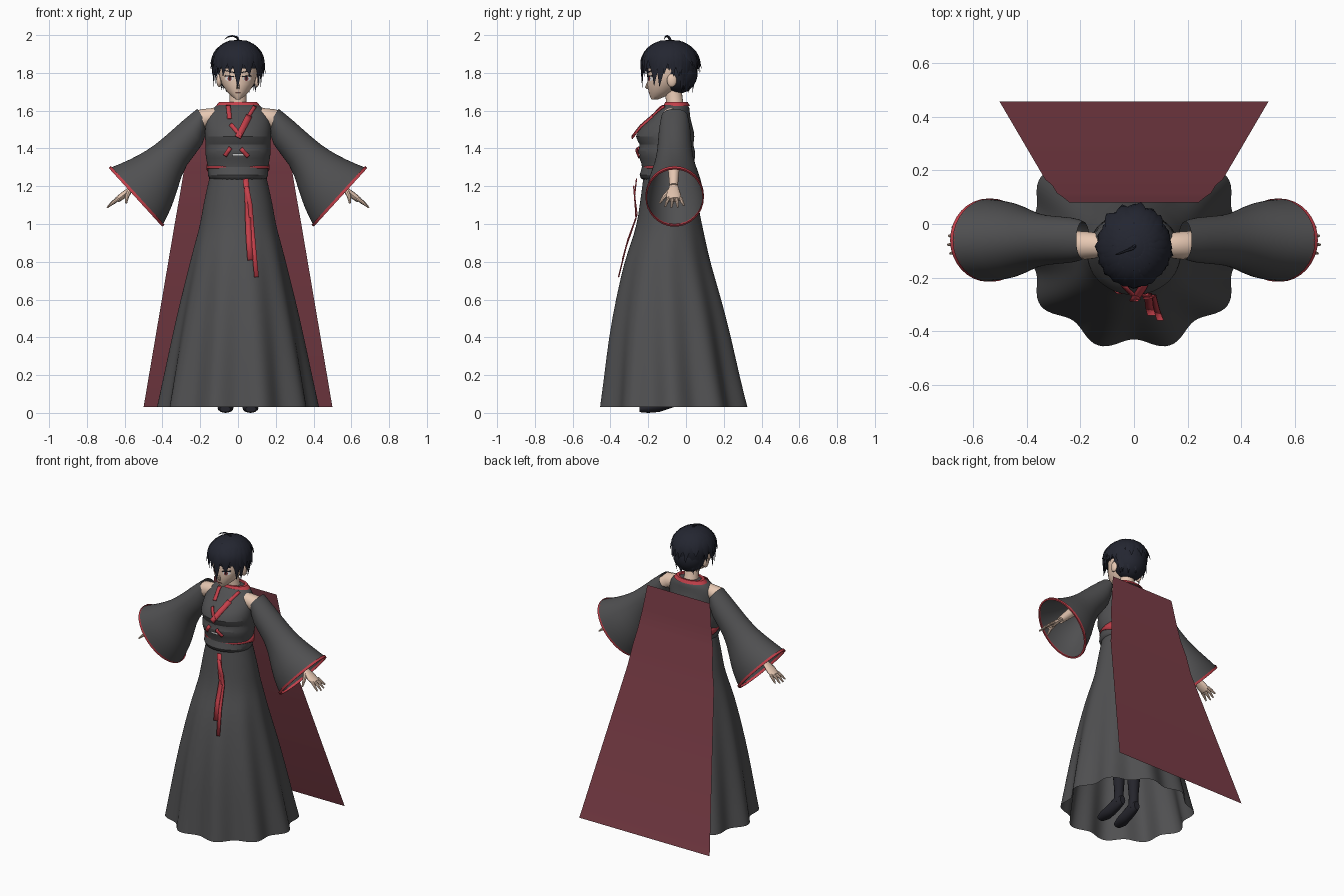
import bpy, bmesh, math, random
from mathutils import Vector as V

random.seed(4)
cube = bpy.data.objects.get("Cube")
if cube:
    bpy.data.objects.remove(cube)


def material(name, r, g, b):
    m = bpy.data.materials.new(name)
    m.use_nodes = True
    m.diffuse_color = (r, g, b, 1)
    m.node_tree.nodes["Principled BSDF"].inputs["Base Color"].default_value = (r, g, b, 1)
    return m


CLOTH = material("charcoal cloth", .08, .08, .083)
CAPE = material("wine cape", .2, .047, .063)
TRIM = material("red trim", .56, .052, .07)
SKIN = material("skin", .8, .58, .45)
HAIR = material("blue black hair", .017, .019, .03)
BOOT = material("black stockings", .018, .018, .025)
WHITE = material("white", .8, .8, .8)
IRIS = material("dark red iris", .22, .04, .04)
built = []


def finish(name, bm, mat, subdiv=0, thick=0):
    bmesh.ops.recalc_face_normals(bm, faces=bm.faces)
    me = bpy.data.meshes.new(name)
    bm.to_mesh(me)
    bm.free()
    me.materials.append(mat)
    ob = bpy.data.objects.new(name, me)
    bpy.context.collection.objects.link(ob)
    if subdiv:
        ob.modifiers.new("Smooth", 'SUBSURF').levels = subdiv
        ob.modifiers["Smooth"].render_levels = subdiv
    if thick:
        ob.modifiers.new("Thickness", 'SOLIDIFY').thickness = thick
    built.append(ob)
    return ob


def ring(c, u, v, n=24, fold=0):
    # closed ellipse, starting at the -v side, optionally pleated
    pts = []
    for i in range(n):
        a = math.tau * i / n
        k = 1 - fold * math.cos(10 * a)
        pts.append(V(c) + (V(u) * math.sin(a) - V(v) * math.cos(a)) * k)
    return pts


def add_loft(bm, rings, caps=True, closed=True):
    rows = [[bm.verts.new(p) for p in r] for r in rings]
    n = len(rows[0])
    for a, b in zip(rows, rows[1:]):
        for i in range(n if closed else n - 1):
            j = (i + 1) % n
            bm.faces.new((a[i], a[j], b[j], b[i]))
    if caps:
        bm.faces.new(rows[0])
        bm.faces.new(rows[-1])


def loft(name, rings, mat, caps=True, closed=True, **kw):
    bm = bmesh.new()
    add_loft(bm, rings, caps, closed)
    return finish(name, bm, mat, **kw)


def tube_rings(pts, radii, flat=1.0, n=12):
    # round limb; "flat" squeezes it across the y direction's normal
    pts, out = [V(p) for p in pts], []
    for i, p in enumerate(pts):
        t = (pts[min(i + 1, len(pts) - 1)] - pts[max(i - 1, 0)]).normalized()
        side = V((0, 1, 0)) if abs(t.y) < .8 else V((1, 0, 0))
        u = t.cross(side).normalized()
        out.append(ring(p, u * radii[i] * flat, t.cross(u) * radii[i], n))
    return out


def ball(name, c, r, mat):
    bm = bmesh.new()
    bmesh.ops.create_uvsphere(bm, u_segments=24, v_segments=14, radius=1)
    for v in bm.verts:
        v.co = V(c) + V(v.co[i] * r[i] for i in range(3))
    return finish(name, bm, mat)


def body_rings(table, n, pleat=None):
    return [ring((0, cy, z), (rx, 0, 0), (0, ry, 0), n, pleat(z) if pleat else 0)
            for z, cy, rx, ry in table]


def front_y(table, x, z):
    # front surface of a table of ellipses
    for a, b in zip(table, table[1:]):
        if b[0] <= z <= a[0]:
            t = (a[0] - z) / (a[0] - b[0])
            cy, rx, ry = (a[i] + (b[i] - a[i]) * t for i in (1, 2, 3))
            return cy - ry * math.sqrt(max(0, 1 - (x / rx) ** 2))
    return table[-1][1] - table[-1][3]


def ribbon(name, pts, width, mat=TRIM):
    rows = []
    for i, p in enumerate(pts):
        t = V(pts[min(i + 1, len(pts) - 1)]) - V(pts[max(i - 1, 0)])
        s = V((-t.z, 0, t.x)).normalized() * width / 2
        rows.append([V(p) - s, V(p) + s])
    return loft(name, rows, mat, caps=False, closed=False, thick=.006)


def drape(name, table, a, b, width, mat=TRIM, lift=.008):
    pts = []
    for i in range(9):
        x, z = (a[k] + (b[k] - a[k]) * i / 8 for k in (0, 1))
        pts.append((x, front_y(table, x, z) - lift, z))
    return ribbon(name, pts, width, mat)


# Bodice: soft bulges at chest, midriff and waist (z, centre y, half width, half depth)
TORSO = [(1.64, -.05, .095, .055), (1.62, -.06, .13, .08), (1.57, -.08, .17, .1),
         (1.52, -.1, .173, .135), (1.46, -.115, .178, .165), (1.42, -.1, .17, .135),
         (1.39, -.105, .174, .155), (1.35, -.1, .172, .15), (1.3, -.095, .158, .13),
         (1.26, -.105, .164, .15), (1.22, -.098, .15, .135)]
loft("bodice", body_rings(TORSO, 32), CLOTH, subdiv=1)

# Skirt: flared and pleated towards the hem
SKIRT = [(1.25, -.095, .15, .13), (1.1, -.09, .185, .155), (1, -.088, .198, .172),
         (.9, -.092, .226, .2), (.8, -.1, .25, .23), (.6, -.092, .297, .283),
         (.4, -.085, .338, .325), (.2, -.075, .375, .356), (.03, -.065, .407, .386)]
loft("skirt", body_rings(SKIRT, 80, lambda z: .06 * max(0, 1.05 - z)), CLOTH, caps=False, subdiv=1)

# Cape: one bent sheet (z, y, half width)
cape = [(1.57, .08, .24), (1.4, .1, .265), (1.28, .115, .287), (1.17, .145, .305),
        (1.03, .165, .33), (.03, .455, .5)]
loft("cape", [[V((-w, y, z)), V((w, y, z))] for z, y, w in cape], CAPE, caps=False, closed=False)

# Collar and sash, the sash being broad at the back
loft("collar_trim", [ring((0, -.05, z), (r, 0, 0), (0, r * .6, 0), 32)
                     for z, r in ((1.625, .118), (1.645, .1), (1.645, .08), (1.62, .07))], TRIM, caps=False)
sash = []
for side in (1, -1):
    row = ring((0, -.095, 1.3), (.166, 0, 0), (0, .138, 0), 48)
    for p in row:
        p.z += side * (.006 + .022 * max(0, min(1, (p.y + .12) / .08)))
    sash.append(row)
loft("sash", sash, TRIM, caps=False, thick=.006)

# Chest lacing and hanging ribbons
drape("collar_ribbon", TORSO, (.09, 1.625), (.055, 1.57), .02)
drape("chest_ribbon", TORSO, (.06, 1.575), (0, 1.46), .034)
drape("chest_ribbon_cross", TORSO, (-.04, 1.53), (.015, 1.465), .022)
drape("short_ribbon", TORSO, (-.052, 1.63), (-.045, 1.56), .024)
drape("midriff_ribbon_right", TORSO, (-.04, 1.405), (-.07, 1.36), .022)
drape("midriff_ribbon_left", TORSO, (.015, 1.4), (.055, 1.355), .022)
drape("shirt_gap", TORSO, (-.03, 1.365), (.06, 1.365), .01, WHITE, .004)
ribbon("long_ribbon_inner", [(.04, -.265, 1.24), (.05, -.275, 1.15), (.052, -.262, 1.05),
                             (.057, -.31, .92), (.065, -.34, .81)], .03)
ribbon("long_ribbon_outer", [(.045, -.28, 1.2), (.065, -.272, 1.1), (.07, -.268, 1.03),
                             (.083, -.32, .88), (.098, -.36, .72)], .024)

# Sleeves, arms, hands and legs, built for each side
SLEEVE = [((.215, 1.61), (.165, 1.53), .07), ((.28, 1.56), (.172, 1.42), .087),
          ((.4, 1.45), (.28, 1.32), .09), ((.48, 1.39), (.32, 1.18), .113),
          ((.58, 1.337), (.355, 1.075), .145), ((.68, 1.297), (.4, .99), .153)]
for s, side in ((1, "left_"), (-1, "right_")):
    rings = []
    for (ux, uz), (lx, lz), w in SLEEVE:
        rings.append(ring((s * (ux + lx) / 2, -.06, (uz + lz) / 2),
                          (s * (ux - lx) / 2, 0, (uz - lz) / 2), (0, w, 0), 32))
    loft(side + "sleeve", rings, CLOTH, caps=False, subdiv=1)
    hem = rings[-1]
    mid = sum(hem, V()) / len(hem)
    out = V((s * .009, 0, -.008))
    loft(side + "sleeve_trim", [[mid + (p - mid) * k + out * d for p in hem]
                                for k, d in ((1.012, -1), (1.012, .3), (.96, .3), (.98, -1))],
         TRIM, caps=False)
    loft(side + "arm", tube_rings([(s * .12, -.08, 1.57), (s * .18, -.08, 1.56), (s * .24, -.07, 1.51),
                                   (s * .4, -.065, 1.35), (s * .55, -.065, 1.2)],
                                  [.045, .052, .045, .036, .022]), SKIN)
    bm = bmesh.new()
    add_loft(bm, tube_rings([(s * .54, -.065, 1.21), (s * .57, -.065, 1.185), (s * .61, -.065, 1.15),
                             (s * .64, -.062, 1.128)], [.021, .028, .04, .034], .45))
    for i in range(4):
        y, reach = -.092 + i * .021, (.05, .058, .055, .042)[i]
        tip = y + (i - 1.5) * .012
        add_loft(bm, tube_rings([(s * .63, y, 1.137), (s * (.635 + reach / 2), (y + tip) / 2, 1.115),
                                 (s * (.635 + reach), tip, 1.128 - reach * .72)], [.01, .009, .004], n=8))
    add_loft(bm, tube_rings([(s * .575, -.085, 1.175), (s * .588, -.115, 1.145), (s * .592, -.14, 1.11)],
                            [.014, .011, .005], n=8))
    finish(side + "hand", bm, SKIN)
    loft(side + "leg", [ring((s * .06, y, z), (r, 0, 0), (0, r, 0), 16) for z, y, r in
                        ((.95, -.09, .07), (.55, -.09, .052), (.4, -.075, .05), (.15, -.075, .03), (.06, -.08, .032))],
         BOOT)
    loft(side + "shoe", [ring((s * x, y, z), (w, 0, 0), (0, 0, h), 16) for x, y, z, w, h in
                         ((.058, -.04, .07, .02, .03), (.06, -.08, .07, .033, .045), (.062, -.14, .045, .037, .04),
                          (.066, -.2, .027, .042, .027), (.068, -.245, .02, .028, .016))], BOOT)

# Head and neck
HEAD = [(1.95, -.085, .05, .05), (1.9, -.085, .095, .1), (1.83, -.09, .104, .112),
        (1.78, -.1, .098, .103), (1.74, -.113, .085, .092), (1.7, -.13, .058, .068),
        (1.675, -.15, .032, .04), (1.66, -.165, .012, .018)]
loft("head", body_rings(HEAD, 32), SKIN)
loft("neck", [ring((0, y, z), (r, 0, 0), (0, r, 0), 20) for z, y, r in
              ((1.6, -.05, .06), (1.645, -.06, .045), (1.76, -.075, .045))], SKIN)
loft("nose", [ring((0, y, z), (w, 0, 0), (0, w, 0), 8) for z, y, w in
              ((1.755, -.2, .004), (1.725, -.208, .009), (1.715, -.2, .007))], SKIN)


def face_plate(name, x, z, w, h, mat, lift):
    bm = bmesh.new()
    pts = [(x + w * math.cos(math.tau * i / 14), z + h * math.sin(math.tau * i / 14)) for i in range(14)]
    bm.faces.new([bm.verts.new((px, front_y(HEAD, px, pz) - lift, pz)) for px, pz in pts])
    finish(name, bm, mat)


for s, side in ((1, "left_"), (-1, "right_")):
    face_plate(side + "eye_white", s * .046, 1.77, .022, .013, WHITE, .002)
    face_plate(side + "iris", s * .044, 1.77, .011, .013, IRIS, .004)
    face_plate(side + "pupil", s * .044, 1.77, .005, .007, HAIR, .006)
    drape(side + "lash", HEAD, (s * .022, 1.78), (s * .07, 1.785), .006, HAIR, .005)
    drape(side + "brow", HEAD, (s * .02, 1.802), (s * .068, 1.812), .005, HAIR, .004)
    ball(side + "ear", (s * .1, -.075, 1.76), (.014, .026, .035), SKIN)
drape("mouth", HEAD, (-.013, 1.694), (.013, 1.694), .003, IRIS, .002)

# Hair: crown, nape and layered pointed strands
loft("hair_crown", [ring((0, -.085, 1.85 + .125 * math.sin(e)), (.126 * math.cos(e), 0, 0),
                         (0, .142 * math.cos(e), 0), 32)
                    for e in (math.radians(d) for d in range(-12, 90, 11))], HAIR)
ball("hair_nape", (0, -.043, 1.8), (.108, .105, .11), HAIR)
bm = bmesh.new()


def strand(deg, top, tip, flare, width, twist):
    rows = []
    for i in range(7):
        t = i / 6
        a = math.radians(deg + twist * t)
        z = top + (tip - top) * t
        k = math.sqrt(max(.05, 1 - ((z - 1.85) / .128) ** 2)) if z > 1.85 else 1
        k += flare * t * t
        n = V((math.sin(a), -math.cos(a), 0))
        w = width * min(1, .45 + 2 * t, 1.7 * (1 - t) + .02)
        rows.append(ring((n.x * .13 * k, -.085 + n.y * .147 * k, z),
                         V((n.y, -n.x, 0)) * w, n * w * .35, 4))
    add_loft(bm, rows)


for d in range(-180, 180, 15):
    side = abs(d)
    if side < 10:
        tip, flare = 1.72, .0
    elif side < 50:
        tip, flare = 1.79 + random.uniform(-.012, .012), .02
    elif side < 80:
        tip, flare = 1.735 + random.uniform(-.01, .01), .0
    elif side < 110:
        tip, flare = 1.78, .06
    else:
        tip, flare = 1.705 + random.uniform(-.015, .02), -.2
    strand(d, 1.955, tip, flare, .03, random.uniform(-8, 8))
    if side > 50:
        strand(d + 7, 1.965, 1.8 + random.uniform(-.02, .05), random.uniform(.08, .16), .028,
               random.uniform(-10, 10))
    strand(d + 4, 1.972, 1.88 + random.uniform(-.02, .02), .04, .022, random.uniform(-14, 14))
finish("hair_strands", bm, HAIR)
loft("hair_wisp", tube_rings([(.005, -.08, 1.965), (-.005, -.09, 1.988), (-.03, -.1, 1.996),
                              (-.055, -.11, 1.99), (-.07, -.115, 1.978)],
                             [.008, .007, .005, .004, .001], n=6), HAIR)

# Smooth shading that keeps sharp edges
bpy.ops.object.select_all(action='DESELECT')
for ob in built:
    ob.select_set(True)
bpy.context.view_layer.objects.active = built[0]
bpy.ops.object.shade_smooth_by_angle(angle=math.radians(40))
